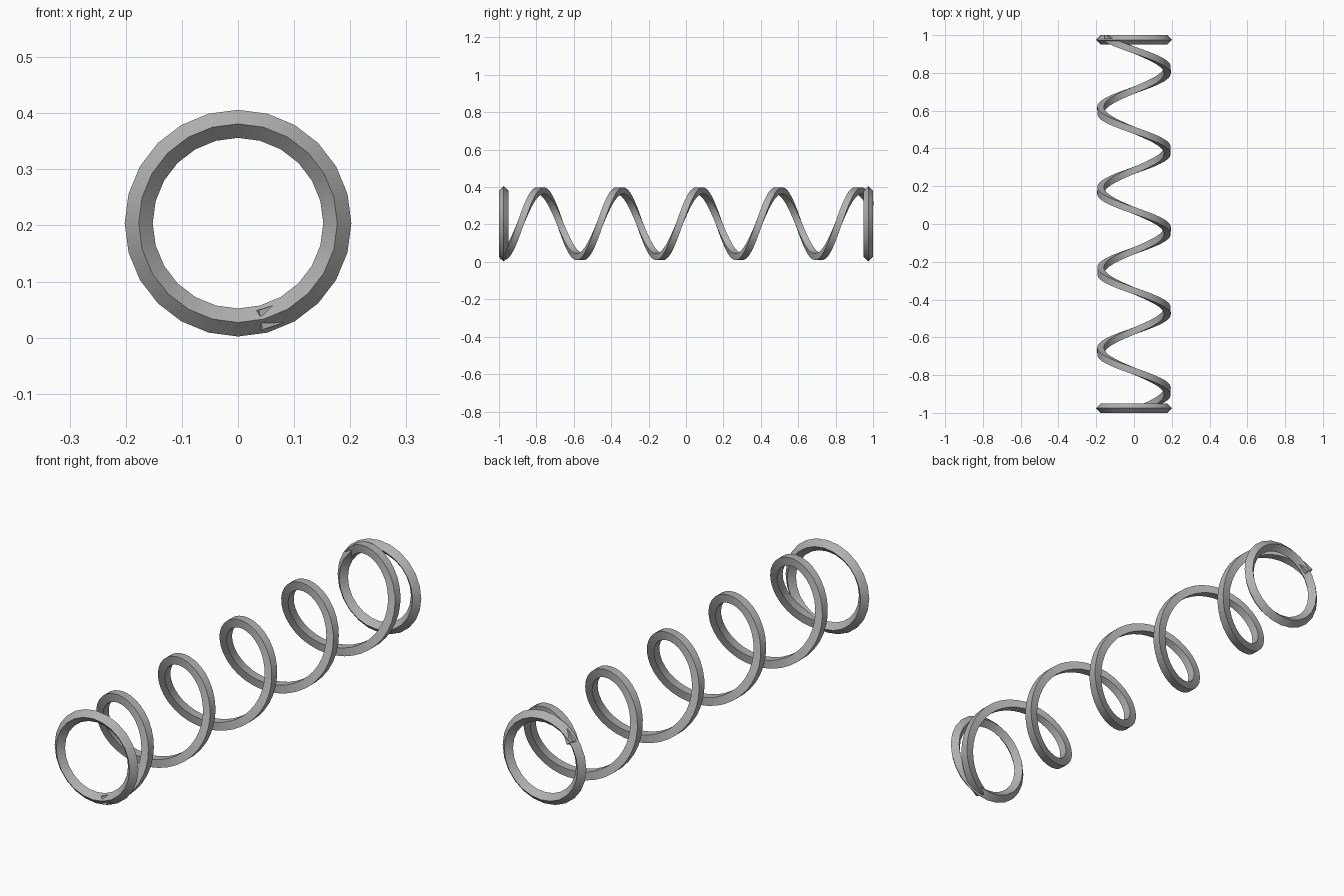
import bpy, bmesh, math
from mathutils import Vector

if "Cube" in bpy.data.objects:
    bpy.data.objects.remove(bpy.data.objects["Cube"])

RADIUS, CENTRE_Z = 0.177, 0.204
PITCH, Y_START, Y_END, Y_PHASE = 0.425, -0.978, 0.985, -0.885

steel = bpy.data.materials.new("dark_steel")
steel.diffuse_color = (0.44, 0.44, 0.44, 1)
steel.use_nodes = True
steel.node_tree.nodes["Principled BSDF"].inputs["Base Color"].default_value = steel.diffuse_color


def sweep(name, ts, y_of, slope, r, roll, closed):
    """Sweep a four-sided section around the y axis at angles ts."""
    bm = bmesh.new()
    rows = []
    for t in ts:
        radial = Vector((math.cos(t), 0, math.sin(t)))
        tangent = Vector((-math.sin(t) * RADIUS, slope, math.cos(t) * RADIUS))
        side = tangent.normalized().cross(radial)
        centre = radial * RADIUS + Vector((0, y_of(t), CENTRE_Z))
        angles = [roll + math.pi / 2 * k for k in range(4)]
        rows.append([bm.verts.new(centre + (radial * math.cos(a) + side * math.sin(a)) * r)
                     for a in angles])
    n = len(rows)
    for i in range(n if closed else n - 1):
        a, b = rows[i], rows[(i + 1) % n]
        for k in range(4):
            m = (k + 1) % 4
            bm.faces.new((a[k], a[m], b[m], b[k]))
    if not closed:
        bm.faces.new(rows[0])
        bm.faces.new(rows[-1])
    bmesh.ops.recalc_face_normals(bm, faces=bm.faces)
    mesh = bpy.data.meshes.new(name)
    bm.to_mesh(mesh)
    bm.free()
    mesh.materials.append(steel)
    obj = bpy.data.objects.new(name, mesh)
    bpy.context.collection.objects.link(obj)
    # smooth along the wire, sharp along its four edges
    bpy.ops.object.select_all(action='DESELECT')
    bpy.context.view_layer.objects.active = obj
    obj.select_set(True)
    bpy.ops.object.shade_smooth_by_angle(angle=math.radians(30))


# end rings, diamond section
for name, y in (("front_ring", -0.975), ("back_ring", 0.975)):
    sweep(name, [math.tau * i / 24 for i in range(24)], lambda t: y, 0, 0.025, 0, True)

# helical coil, square section
t0, t1 = [(y - Y_PHASE) / PITCH * math.tau for y in (Y_START, Y_END)]
steps = 160
sweep("spring_coil", [t0 + (t1 - t0) * i / steps for i in range(steps + 1)],
      lambda t: Y_PHASE + PITCH * t / math.tau, PITCH / math.tau, 0.025, math.pi / 4, False)
